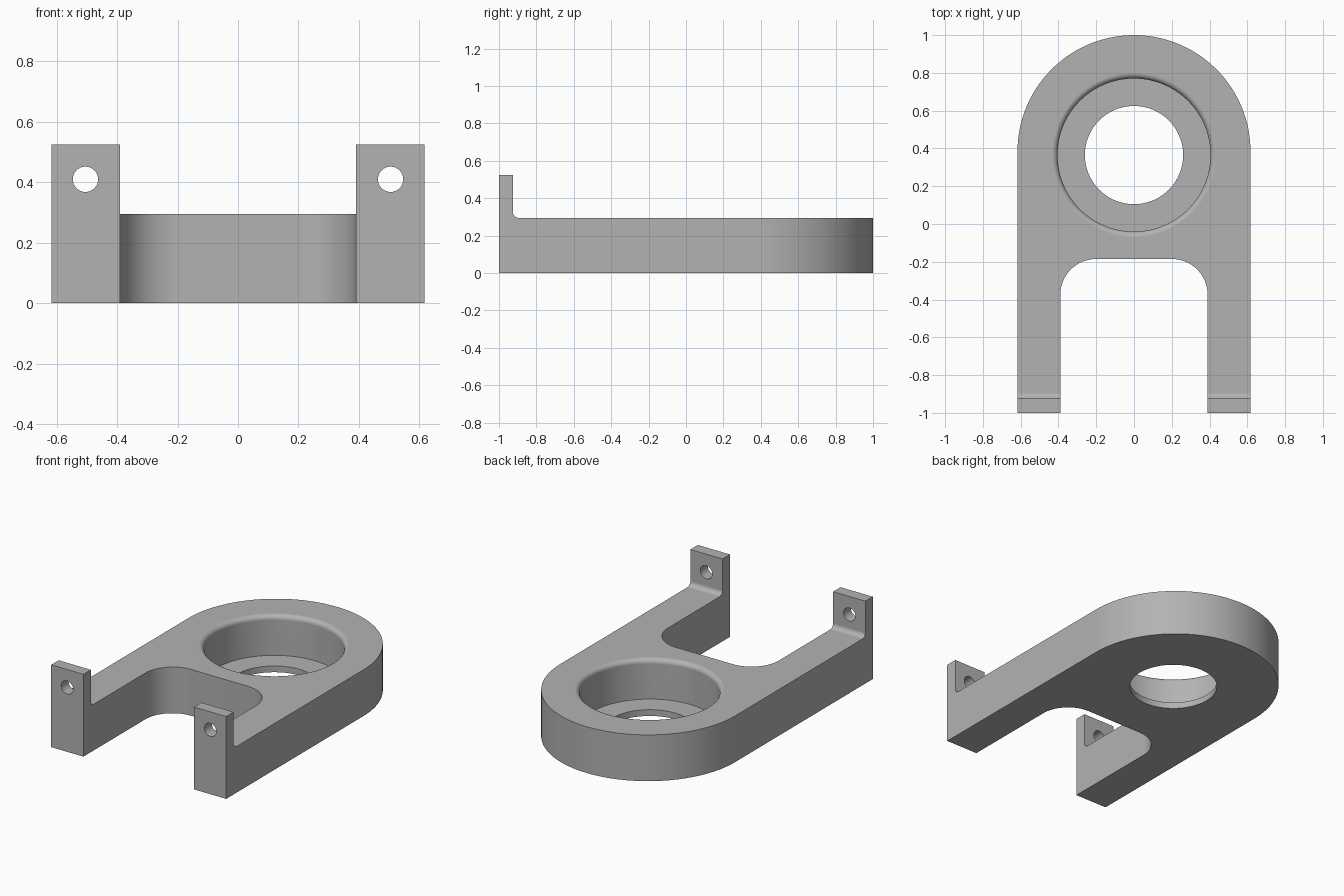
import bpy, bmesh, math
from mathutils import Matrix

if "Cube" in bpy.data.objects:
    bpy.data.objects.remove(bpy.data.objects["Cube"], do_unlink=True)

HALF_W, ARM_IN, TOP, LUG_TOP = 0.617, 0.39, 0.295, 0.525
HEAD_Y, BORE_Y, CROTCH_Y, FORK_R = 0.383, 0.365, -0.185, 0.19
LUG_BACK, FILLET, FLOOR = -0.925, 0.03, 0.04

metal = bpy.data.materials.new("plain grey")
metal.use_nodes = True
grey = (0.45, 0.45, 0.45, 1)
metal.diffuse_color = grey
metal.node_tree.nodes["Principled BSDF"].inputs["Base Color"].default_value = grey


def arc(cx, cy, r, start, end, n):
    angles = [math.radians(start + (end - start) * i / n) for i in range(n + 1)]
    return [(cx + r * math.cos(a), cy + r * math.sin(a)) for a in angles]


def finish(name, bm):
    bmesh.ops.recalc_face_normals(bm, faces=bm.faces)
    mesh = bpy.data.meshes.new(name)
    bm.to_mesh(mesh)
    bm.free()
    obj = bpy.data.objects.new(name, mesh)
    bpy.context.collection.objects.link(obj)
    mesh.materials.append(metal)
    return obj


def prism(name, points, direction):
    bm = bmesh.new()
    face = bm.faces.new([bm.verts.new(p) for p in points])
    side = bmesh.ops.extrude_face_region(bm, geom=[face])["geom"]
    bmesh.ops.translate(bm, vec=direction, verts=[v for v in side if isinstance(v, bmesh.types.BMVert)])
    return finish(name, bm)


def lathe(name, profile, matrix, steps):
    bm = bmesh.new()
    rings = []
    for r, z in profile:
        rings.append([bm.verts.new((r * math.cos(2 * math.pi * i / steps),
                                    r * math.sin(2 * math.pi * i / steps), z)) for i in range(steps)])
    for a, b in zip(rings, rings[1:]):
        for i in range(steps):
            j = (i + 1) % steps
            bm.faces.new((a[i], a[j], b[j], b[i]))
    bm.faces.new(rings[0])
    bm.faces.new(rings[-1])
    bm.transform(matrix)
    return finish(name, bm)


# Forked body with a round head, at full lug height
outline = [(HALF_W, -1)] + arc(0, HEAD_Y, HALF_W, 0, 180, 64) + [(-HALF_W, -1), (-ARM_IN, -1)]
outline += arc(-ARM_IN + FORK_R, CROTCH_Y - FORK_R, FORK_R, 180, 90, 16)
outline += arc(ARM_IN - FORK_R, CROTCH_Y - FORK_R, FORK_R, 90, 0, 16) + [(ARM_IN, -1)]
body = prism("mounting_bracket", [(x, y, 0) for x, y in outline], (0, 0, LUG_TOP))

# Space above the plate, leaving the front lugs with a filleted foot
side = arc(LUG_BACK + FILLET, TOP + FILLET, FILLET, 180, 270, 8) + [(2, TOP), (2, 1), (LUG_BACK, 1)]
cutters = [prism("plate_cutter", [(-1, y, z) for y, z in side], (2, 0, 0))]

# Stepped bore with a rounded upper rim
rim = arc(0.405 + FILLET, TOP - FILLET, FILLET, 180, 90, 8)
profile = [(0.26, -0.1), (0.26, FLOOR), (0.405, FLOOR)] + rim + [(0.405 + FILLET, 0.6)]
cutters.append(lathe("bore_cutter", profile, Matrix.Translation((0, BORE_Y, 0)), 96))

# Bolt hole through each lug
for x in (-0.505, 0.505):
    place = Matrix.Translation((x, -0.95, 0.41)) @ Matrix.Rotation(math.pi / 2, 4, "X")
    cutters.append(lathe("bolt_hole_cutter", [(0.042, -0.2), (0.042, 0.2)], place, 32))

bpy.ops.object.select_all(action="DESELECT")
bpy.context.view_layer.objects.active = body
body.select_set(True)
for cutter in cutters:
    cutter.hide_render = True
    mod = body.modifiers.new("cut", "BOOLEAN")
    mod.operation, mod.solver, mod.object = "DIFFERENCE", "EXACT", cutter
    bpy.ops.object.modifier_apply(modifier=mod.name)
    bpy.data.objects.remove(cutter, do_unlink=True)

# Smooth curves with crisp edges and flat planes
bpy.ops.object.shade_smooth_by_angle(angle=math.radians(30))
weighted = body.modifiers.new("flat_planes", "WEIGHTED_NORMAL")
weighted.keep_sharp = True
